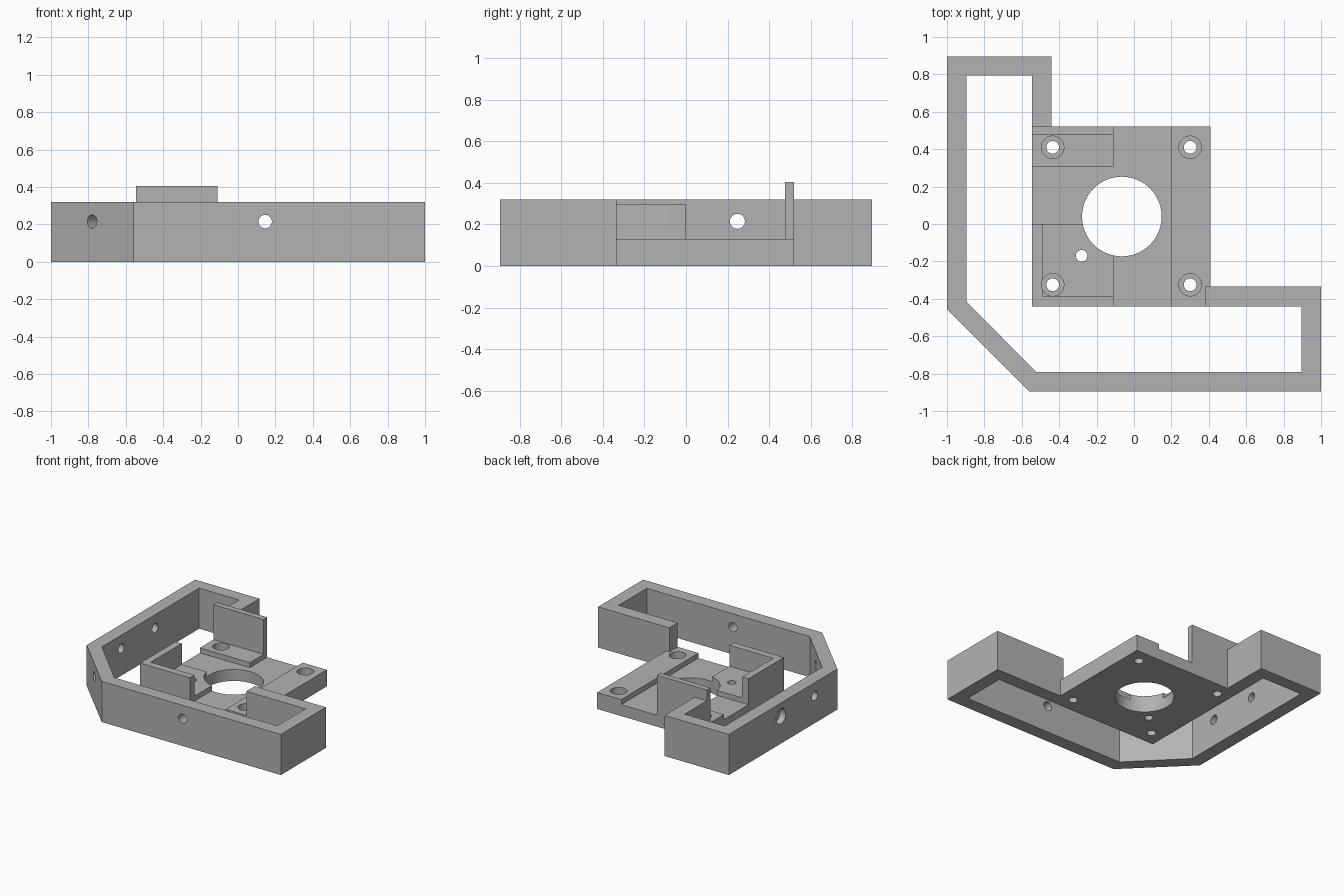
import bpy, bmesh, math
from mathutils import Vector

if "Cube" in bpy.data.objects:
    bpy.data.objects.remove(bpy.data.objects["Cube"], do_unlink=True)

grey = bpy.data.materials.new("plain_grey")
grey.use_nodes = True
colour = (0.45, 0.45, 0.45, 1)
grey.diffuse_color = colour
grey.node_tree.nodes["Principled BSDF"].inputs["Base Color"].default_value = colour


def add_object(name, bm):
    bmesh.ops.recalc_face_normals(bm, faces=bm.faces)
    mesh = bpy.data.meshes.new(name)
    bm.to_mesh(mesh)
    bm.free()
    mesh.materials.append(grey)
    ob = bpy.data.objects.new(name, mesh)
    bpy.context.collection.objects.link(ob)
    return ob


def prism(name, outline, bottom, top):
    """Extrude a closed outline upwards."""
    bm = bmesh.new()
    face = bm.faces.new([bm.verts.new((x, y, bottom)) for x, y in outline])
    made = bmesh.ops.extrude_face_region(bm, geom=[face])["geom"]
    bmesh.ops.translate(bm, vec=(0, 0, top - bottom),
                        verts=[v for v in made if isinstance(v, bmesh.types.BMVert)])
    return add_object(name, bm)


def box(name, x0, x1, y0, y1, z0, z1):
    return prism(name, [(x0, y0), (x1, y0), (x1, y1), (x0, y1)], z0, z1)


def drill(name, start, end, radius):
    """Cylinder between two points, used as a cutter."""
    a, b = Vector(start), Vector(end)
    bm = bmesh.new()
    bmesh.ops.create_cone(bm, cap_ends=True, segments=48, radius1=radius,
                          radius2=radius, depth=(b - a).length)
    bm.transform((b - a).to_track_quat("Z", "Y").to_matrix().to_4x4())
    bmesh.ops.translate(bm, vec=(a + b) / 2, verts=bm.verts)
    ob = add_object(name, bm)
    ob.hide_render = True
    return ob


def combine(target, other, operation):
    mod = target.modifiers.new(operation, "BOOLEAN")
    mod.operation, mod.solver, mod.object = operation, "EXACT", other
    bpy.context.view_layer.objects.active = target
    bpy.ops.object.modifier_apply(modifier=mod.name)
    bpy.data.objects.remove(other, do_unlink=True)


# Plate extents and levels
L, R, F, B = -0.545, 0.41, -0.44, 0.52
MID, FLOOR, PAD, LIP, WALL = -0.11, 0.09, 0.13, 0.295, 0.32

# Base slab with raised rail, pads and upright walls
bracket = box("mounting_bracket", L, R, F, B, 0, FLOOR)
parts = [
    box("side_rail", 0.2, R, F, B, 0, PAD),
    box("rear_pad", L, MID, 0.305, B, 0, PAD),
    box("front_pad", L, MID, F, 0, 0, PAD),
    box("rear_upright", L, MID, 0.475, B, 0, 0.405),
    prism("corner_wall", [(L, F), (MID, F), (MID, -0.385), (-0.49, -0.385),
                          (-0.49, 0), (L, 0)], 0, LIP),
    # Open perimeter frame: outer edge, then back along the inner edge
    prism("perimeter_frame", [
        (-0.44, B), (-0.44, 0.895), (-1, 0.895), (-1, -0.455), (-0.56, -0.895),
        (1, -0.895), (1, -0.335), (0.38, -0.335), (0.38, F), (0.895, F),
        (0.895, -0.79), (-0.525, -0.79), (-0.895, -0.415), (-0.895, 0.795),
        (L, 0.795), (L, B)], 0, WALL),
]
for part in parts:
    combine(bracket, part, "UNION")

# Central bore and small hole beside it
cutters = [
    drill("bore", (-0.065, 0.04, -0.1), (-0.065, 0.04, 0.5), 0.213),
    drill("small_hole", (-0.28, -0.17, -0.1), (-0.28, -0.17, 0.5), 0.031),
]

# Four counterbored mounting holes
for x in (-0.435, 0.3):
    for y in (-0.325, 0.41):
        cutters.append(drill("mount_hole", (x, y, -0.1), (x, y, 0.5), 0.034))
        cutters.append(drill("mount_counterbore", (x, y, 0.07), (x, y, 0.5), 0.06))

# Cross holes through the frame walls
H, r = 0.215, 0.036
cutters += [
    drill("front_hole", (0.145, -1, H), (0.145, -0.7, H), r),
    drill("side_hole", (-1.1, -0.175, H), (-0.8, -0.175, H), r),
    drill("side_hole", (-1.1, 0.247, H), (-0.8, 0.247, H), r),
    drill("side_counterbore", (-1.1, 0.247, H), (-0.95, 0.247, H), 0.06),
    drill("chamfer_hole", (-0.88, -0.775, H), (-0.63, -0.525, H), r),
]
for cutter in cutters:
    combine(bracket, cutter, "DIFFERENCE")

# Smooth hole walls, crisp edges
bpy.ops.object.select_all(action="DESELECT")
bracket.select_set(True)
bpy.context.view_layer.objects.active = bracket
bpy.ops.object.shade_smooth_by_angle(angle=math.radians(30))
